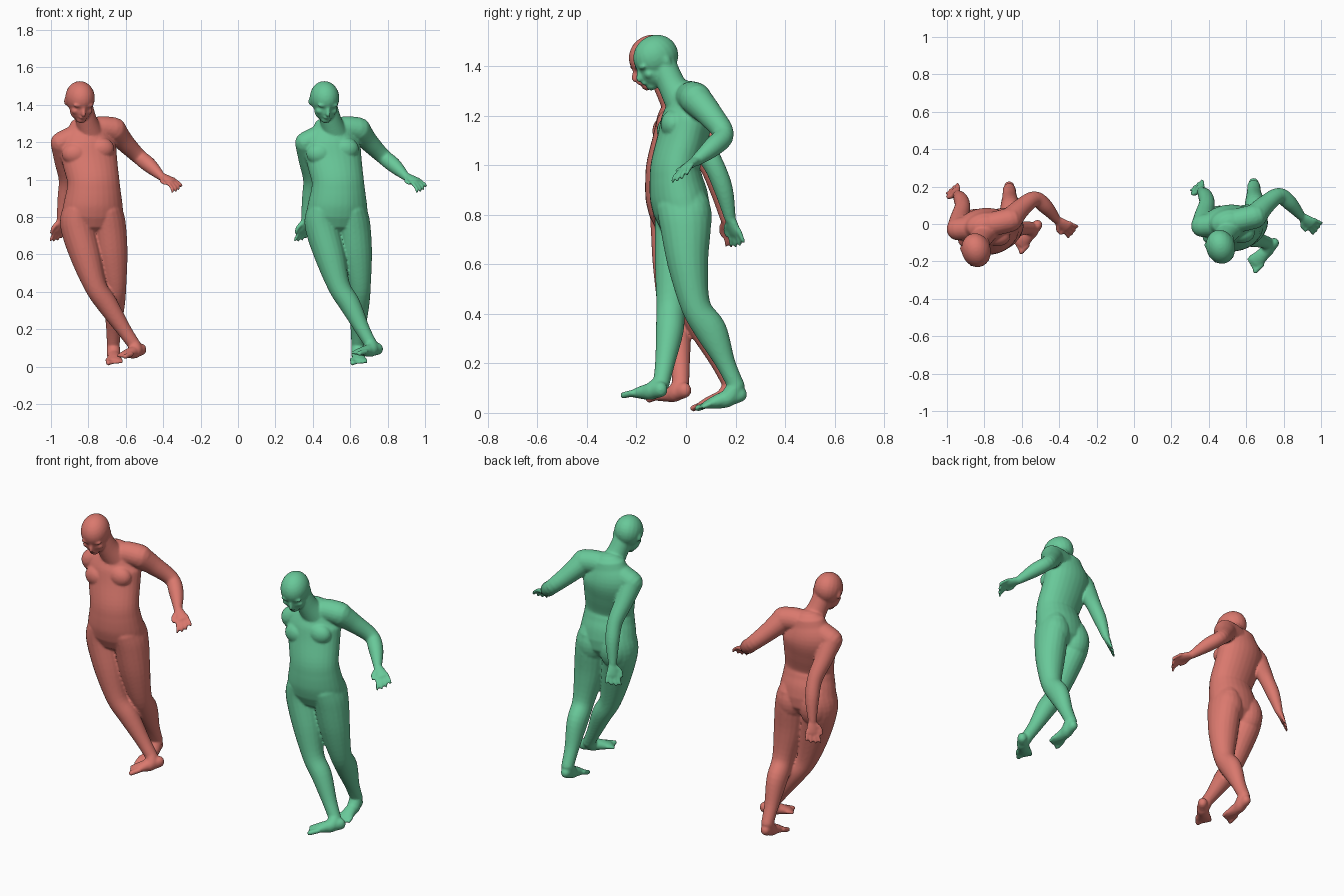
import bpy
import bmesh
from math import radians
from mathutils import Vector, Matrix

cube = bpy.data.objects.get("Cube")
if cube:
    bpy.data.objects.remove(cube, do_unlink=True)

Z = Vector((0, 0, 1))


def material(name, colour):
    mat = bpy.data.materials.new(name)
    mat.use_nodes = True
    mat.diffuse_color = colour
    mat.node_tree.nodes["Principled BSDF"].inputs["Base Color"].default_value = colour
    return mat


def spline(keys, steps=5):
    """Smooth run through the key sections."""
    keys = [Vector(k) for k in keys]
    k = [keys[0]] + keys + [keys[-1]]
    out = []
    for a, b, c, d in zip(k, k[1:], k[2:], k[3:]):
        for i in range(steps):
            t = i / steps
            out.append(b + (c - a) * (t / 2) + (a * 2 - b * 5 + c * 4 - d) * (t * t / 2)
                       + (b * 3 - a - c * 3 + d) * (t ** 3 / 2))
    return out + [keys[-1]]


def loft(bm, keys, side=(1, 0, 0), sides=20):
    """Closed skin over oval sections (x, y, z, width, depth) with round ends."""
    secs = spline([tuple(k) if len(k) == 5 else (*k, k[3]) for k in keys])
    pts = [(Vector(s[:3]), s[3], s[4]) for s in secs]

    def dome(end, prev):
        p, w, d = end
        t = (p - prev[0]).normalized() * min(w, d)
        return [(p + t * h, w * f, d * f) for h, f in ((0.5, 0.87), (0.85, 0.53), (0.98, 0.2))]

    pts = dome(pts[0], pts[1])[::-1] + pts + dome(pts[-1], pts[-2])
    rings = []
    for i, (p, w, d) in enumerate(pts):
        t = (pts[min(i + 1, len(pts) - 1)][0] - pts[max(i - 1, 0)][0]).normalized()
        s = Vector(side)
        s = (s - t * s.dot(t)).normalized()
        n = t.cross(s)
        ring = []
        for j in range(sides):
            turn = Matrix.Rotation(radians(360 * j / sides), 2) @ Vector((1, 0))
            ring.append(bm.verts.new(p + s * (w * turn.x) + n * (d * turn.y)))
        rings.append(ring)
    for a, b in zip(rings, rings[1:]):
        for j in range(sides):
            bm.faces.new((a[j - 1], a[j], b[j], b[j - 1]))
    bm.faces.new(rings[0])
    bm.faces.new(rings[-1])


def blob(bm, centre, radii, frame=Matrix()):
    m = frame @ Matrix.Translation(centre) @ Matrix.Diagonal((*radii, 1))
    bmesh.ops.create_uvsphere(bm, u_segments=20, v_segments=14, radius=1, matrix=m)


def foot(bm, ankle, heel, toe, inner):
    """Foot from heel to toe tip; inner is the sign of the big toe side."""
    ankle, heel, toe = Vector(ankle), Vector(heel), Vector(toe)
    s = (toe - heel).cross(Z).normalized() * inner
    at = lambda f: heel.lerp(toe, f)
    loft(bm, [(*at(0), .028, .032), (*at(.3), .032, .033), (*at(.6), .038, .026),
              (*at(.82), .042, .016)], s)
    loft(bm, [(*ankle, .035), (*at(.28), .036), (*at(.62), .026)], s)
    for i in range(5):
        off = s * (.034 - .0175 * i)
        r = .014 if i == 0 else .0095
        tip = at(1 - .028 * i) + off - Z * .003
        loft(bm, [(*(at(.72) + off), r), (*tip, r)], s, 10)


def hand(bm, wrist, knuckle, tip, side):
    """Flat palm, four bent fingers and a thumb on the given side."""
    wrist, knuckle, tip = Vector(wrist), Vector(knuckle), Vector(tip)
    d = (knuckle - wrist).normalized()
    s = Vector(side)
    s = (s - d * s.dot(d)).normalized()
    loft(bm, [(*wrist, .023, .02), (*wrist.lerp(knuckle, .6), .031, .017),
              (*knuckle, .033, .013)], s)
    for i in range(4):
        off = s * (.028 - .0187 * i)
        reach = (.92, 1, .95, .78)[i]
        end = knuckle.lerp(tip, reach) + off * 1.4
        mid = knuckle.lerp(tip, .5) + off * 1.3 + d * .012
        loft(bm, [(*(knuckle + off - d * .01), .0095), (*mid, .0088), (*end, .0075)], s, 10)
    base = wrist.lerp(knuckle, .3) + s * .018
    loft(bm, [(*base, .014), (*(base + s * .026 + d * .022), .011),
              (*(base + s * .034 + d * .05), .008)], d.cross(s), 10)


def head(bm):
    frame = (Matrix.Translation((.463, -.122, 1.438)) @ Matrix.Rotation(radians(16), 4, 'Z')
             @ Matrix.Rotation(radians(30), 4, 'X'))
    blob(bm, (0, 0, 0), (.078, .094, .087), frame)
    blob(bm, (0, -.042, -.05), (.059, .054, .06), frame)          # jaw
    blob(bm, (0, -.072, -.09), (.028, .024, .022), frame)         # chin
    blob(bm, (0, -.096, -.068), (.02, .01, .008), frame)          # lips
    loft(bm, [(*(frame @ Vector((0, -.088, -.012))), .009),
              (*(frame @ Vector((0, -.105, -.044))), .013)], (1, 0, 0), 10)
    for sx in (-1, 1):
        blob(bm, (sx * .028, -.078, -.002), (.03, .013, .011), frame)   # brow
        blob(bm, (sx * .034, -.068, -.042), (.024, .02, .02), frame)    # cheek
        blob(bm, (sx * .07, .014, -.028), (.011, .017, .026), frame)    # ear


def figure(name, mat, offset, right_leg, right_foot):
    bm = bmesh.new()
    # Torso, neck and shoulder line
    loft(bm, [(.53, -.018, .82, .166, .114), (.533, -.03, .88, .157, .116),
              (.535, -.04, .94, .146, .107), (.533, -.042, 1.0, .14, .099),
              (.515, -.016, 1.1, .148, .1), (.503, .004, 1.19, .15, .1),
              (.508, .008, 1.265, .11, .076)], (1, .14, 0), 28)
    loft(bm, [(.365, -.01, 1.197, .06), (.49, .004, 1.25, .066),
              (.57, .022, 1.273, .065), (.645, .04, 1.268, .065)], (0, 1, 0))
    loft(bm, [(.515, -.012, 1.25, .072), (.495, -.055, 1.32, .057),
              (.475, -.09, 1.40, .054)])
    head(bm)
    # Chest and seat
    blob(bm, (.437, -.066, 1.138), (.072, .052, .06))
    blob(bm, (.574, -.05, 1.165), (.072, .052, .06))
    blob(bm, (.458, .016, .785), (.088, .083, .115))
    blob(bm, (.606, .022, .79), (.088, .083, .115))
    # Arms
    loft(bm, [(.365, -.01, 1.195, .06), (.375, .05, 1.1, .05), (.39, .112, 1.0, .042),
              (.38, .152, .9, .038), (.36, .178, .785, .023)])
    hand(bm, (.36, .178, .785), (.347, .198, .725), (.331, .208, .675), (-.7, -.7, 0))
    loft(bm, [(.645, .04, 1.265, .065), (.70, .10, 1.2, .052), (.775, .152, 1.125, .042),
              (.835, .11, 1.075, .04), (.895, .04, 1.018, .023)], Z)
    hand(bm, (.895, .04, 1.018), (.952, 0, .992), (.983, -.028, .942), (-.5, -.7, -.3))
    # Legs and feet
    loft(bm, right_leg)
    foot(bm, right_leg[-1][:3], *right_foot, -1)
    loft(bm, [(.608, -.012, .84, .08, .108), (.617, -.002, .76, .09, .104),
              (.633, .008, .6, .084, .082), (.65, .04, .43, .06),
              (.647, .102, .33, .055, .064), (.642, .16, .2, .04), (.64, .202, .11, .034)])
    foot(bm, (.64, .202, .11), (.64, .218, .076), (.648, .05, .022), 1)

    bmesh.ops.recalc_face_normals(bm, faces=bm.faces)
    bmesh.ops.translate(bm, verts=bm.verts, vec=offset)
    mesh = bpy.data.meshes.new(name)
    bm.to_mesh(mesh)
    bm.free()
    mesh.materials.append(mat)
    obj = bpy.data.objects.new(name, mesh)
    bpy.context.collection.objects.link(obj)
    # Fuse the parts into one soft skin
    fuse = obj.modifiers.new("Fuse", 'REMESH')
    fuse.mode = 'VOXEL'
    fuse.voxel_size = .0062
    fuse.use_smooth_shade = True
    soft = obj.modifiers.new("Soften", 'SMOOTH')
    soft.factor = .5
    soft.iterations = 5


green = material("soft green", (.14, .58, .32, 1))
red = material("soft red", (.70, .19, .155, 1))
hip = [(.452, -.022, .84, .08, .108), (.447, -.022, .76, .091, .104)]

figure("green_figure", green, (0, 0, 0),
       hip + [(.49, -.043, .6, .083), (.54, -.06, .43, .06), (.60, -.066, .33, .056),
              (.665, -.085, .2, .04), (.71, -.1, .12, .034)],
       ((.748, -.102, .095), (.625, -.228, .074)))
figure("red_figure", red, (-1.307, -.018, 0),
       hip + [(.49, -.034, .6, .083), (.545, -.036, .43, .06), (.61, -.018, .33, .056),
              (.695, -.006, .2, .04), (.75, -.003, .12, .034)],
       ((.79, .012, .092), (.68, -.108, .057)))
